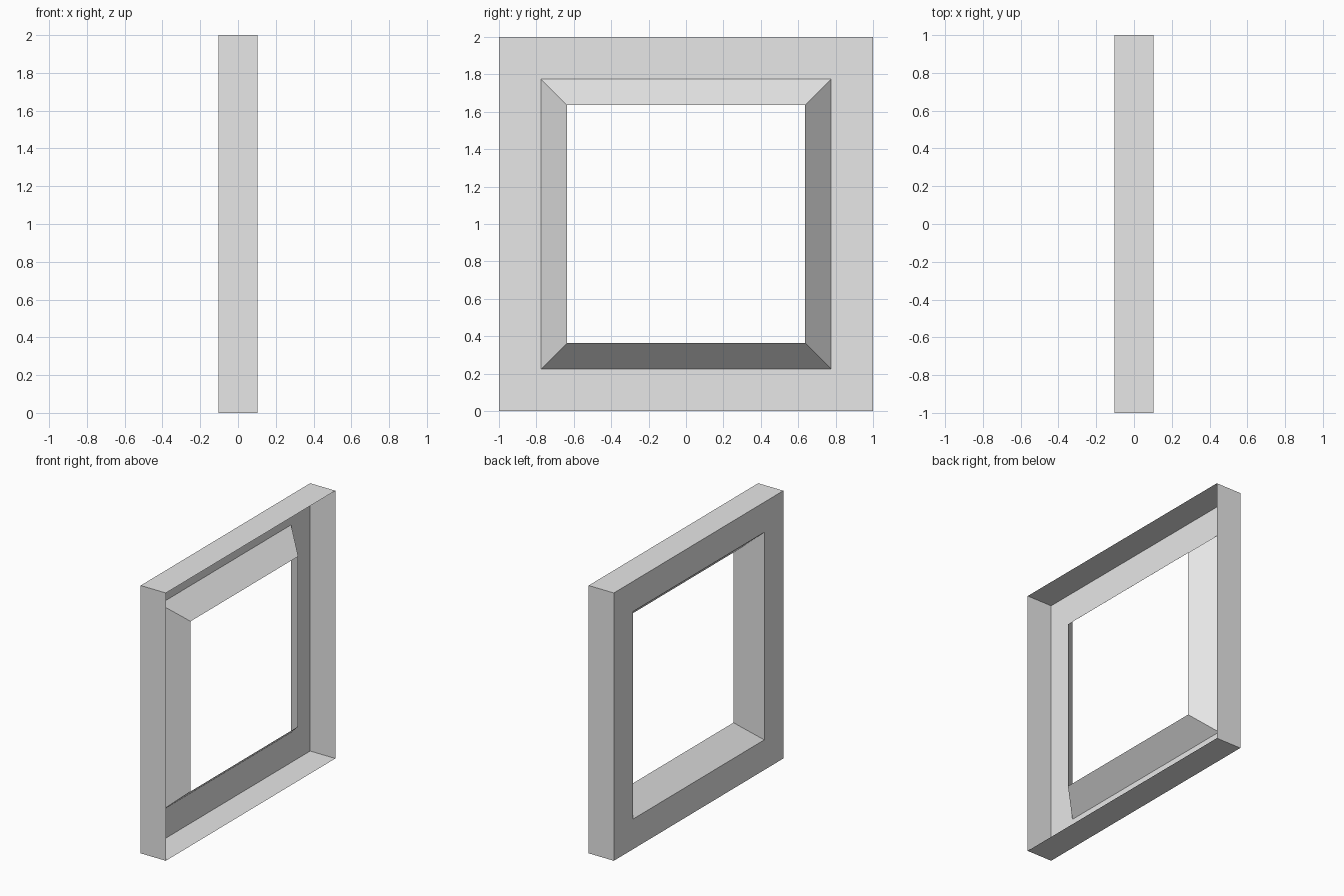
import bpy
import bmesh

cube = bpy.data.objects.get("Cube")
if cube:
    bpy.data.objects.remove(cube, do_unlink=True)

# Plain grey material
grey = bpy.data.materials.new("light_grey")
grey.use_nodes = True
colour = (0.8, 0.8, 0.8, 1)
grey.diffuse_color = colour
grey.node_tree.nodes["Principled BSDF"].inputs["Base Color"].default_value = colour

# Cross-section of the thin shell as (half size, x):
# open rim, back edge, opening edge, inner lip
HALF_DEPTH = 0.104
profile = [(1.0, HALF_DEPTH), (1.0, -HALF_DEPTH),
           (0.775, -HALF_DEPTH), (0.635, 0.053)]
corners = [(-1, -1), (1, -1), (1, 1), (-1, 1)]

# Sweep the section around the square frame
bm = bmesh.new()
loops = [[bm.verts.new((x, r * cy, 1 + r * cz)) for cy, cz in corners]
         for r, x in profile]
for outer, inner in zip(loops, loops[1:]):
    for k in range(4):
        n = (k + 1) % 4
        bm.faces.new((outer[k], inner[k], inner[n], outer[n]))

mesh = bpy.data.meshes.new("window_frame")
bm.to_mesh(mesh)
bm.free()
mesh.materials.append(grey)
frame = bpy.data.objects.new("window_frame", mesh)
bpy.context.collection.objects.link(frame)
